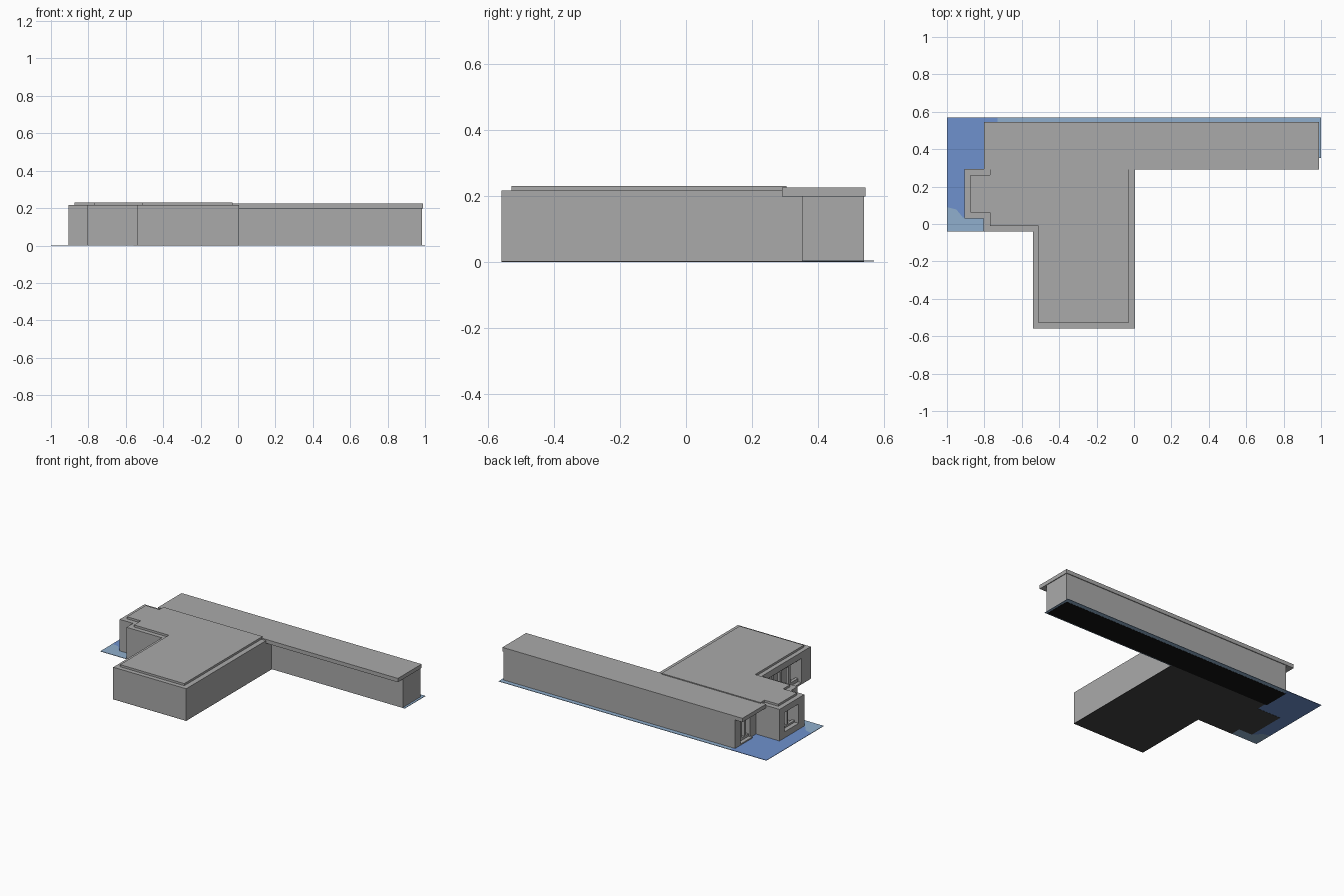
import bpy, bmesh

if "Cube" in bpy.data.objects:
    bpy.data.objects.remove(bpy.data.objects["Cube"])


def material(name, rgb):
    m = bpy.data.materials.new(name)
    m.diffuse_color = (*rgb, 1)
    m.use_nodes = True
    m.node_tree.nodes["Principled BSDF"].inputs["Base Color"].default_value = m.diffuse_color
    return m


GREY = material("wall grey", (0.4, 0.4, 0.4))
DARK_BLUE = material("deep blue", (0.156, 0.283, 0.61))
LIGHT_BLUE = material("pale blue", (0.28, 0.43, 0.61))
CHARCOAL = material("charcoal", (0.055, 0.055, 0.055))
BLACK = material("black", (0.006, 0.006, 0.006))


def prism(name, pts, z0, z1, mat):
    """Extrude a plan outline from z0 to z1."""
    bm = bmesh.new()
    face = bm.faces.new([bm.verts.new((x, y, z0)) for x, y in pts])
    top = bmesh.ops.extrude_face_region(bm, geom=[face])["geom"]
    bmesh.ops.translate(bm, vec=(0, 0, z1 - z0),
                        verts=[v for v in top if isinstance(v, bmesh.types.BMVert)])
    bmesh.ops.recalc_face_normals(bm, faces=bm.faces)
    me = bpy.data.meshes.new(name)
    bm.to_mesh(me)
    bm.free()
    me.materials.append(mat)
    ob = bpy.data.objects.new(name, me)
    bpy.context.collection.objects.link(ob)
    return ob


def box(name, x0, x1, y0, y1, z0, z1, mat=GREY):
    return prism(name, [(x0, y0), (x1, y0), (x1, y1), (x0, y1)], z0, z1, mat)


def cut(ob, *bounds):
    """Cut a box-shaped opening out of a part."""
    cutter = box("cutter", *bounds)
    mod = ob.modifiers.new("opening", "BOOLEAN")
    mod.operation, mod.solver, mod.object = "DIFFERENCE", "EXACT", cutter
    bpy.context.view_layer.update()
    me = bpy.data.meshes.new_from_object(
        ob.evaluated_get(bpy.context.evaluated_depsgraph_get()))
    ob.modifiers.clear()
    ob.data = me
    bpy.data.objects.remove(cutter)


def window_bars(name, x, y0, y1, z0, z1, count, w=0.012):
    """Mullions and rails of a window facing -x."""
    for i in range(count):
        y = y0 + (y1 - y0) * (i + 1) / (count + 1)
        box(f"{name}_mullion_{i}", x, x + 0.02, y - w / 2, y + w / 2, z0, z1)
    for i, z in enumerate((z0, z1 - w)):
        box(f"{name}_rail_{i}", x, x + 0.02, y0, y1, z, z + w)


# Main building with front wing and left bay
plan = [(-0.54, -0.56), (0.005, -0.56), (0.005, 0.36), (-0.73, 0.36), (-0.73, 0.295),
        (-0.905, 0.295), (-0.905, 0.03), (-0.805, 0.03), (-0.805, -0.04), (-0.54, -0.04)]
main = prism("main_building", plan, 0.002, 0.217, GREY)
cut(main, -1, -0.82, 0.09, 0.24, 0.045, 0.175)
cut(main, -0.6, -0.46, -0.46, -0.1, 0.012, 0.175)

# Raised roof panel inset from the parapet
roof = [(-0.51, -0.53), (-0.03, -0.53), (-0.03, 0.305), (-0.77, 0.305), (-0.77, 0.262),
        (-0.873, 0.262), (-0.873, 0.062), (-0.77, 0.062), (-0.77, -0.01), (-0.51, -0.01)]
prism("raised_roof", roof, 0.21, 0.231, GREY)

# Long rear wing and its overhanging roof slab
wing = box("rear_wing", -0.745, 0.985, 0.352, 0.54, 0.002, 0.2)
cut(wing, -0.8, -0.64, 0.34, 0.48, 0.012, 0.19)
box("rear_roof_slab", -0.803, 0.99, 0.292, 0.545, 0.199, 0.225)

# Windows on the left side
window_bars("bay_window", -0.875, 0.09, 0.24, 0.045, 0.175, 1)
window_bars("front_wing_window", -0.515, -0.46, -0.1, 0.012, 0.175, 3, 0.022)
window_bars("rear_wing_window", -0.72, 0.352, 0.48, 0.012, 0.19, 2, 0.016)

# Thin ground plates
dark = [(-1, 0.09), (-0.95, 0.078), (-0.915, 0.035), (-0.73, 0.035), (-0.73, 0.57), (-1, 0.57)]
prism("deep_blue_plate", dark, 0.001, 0.004, DARK_BLUE)
corner = [(-1, -0.04), (-0.56, -0.04), (-0.56, 0.035), (-0.915, 0.035), (-0.95, 0.078), (-1, 0.09)]
prism("pale_corner_plate", corner, 0.001, 0.004, LIGHT_BLUE)
box("pale_rear_plate", -0.73, 1, 0.352, 0.57, 0.001, 0.004, LIGHT_BLUE)

# Dark floors seen from below
prism("main_floor", plan, 0, 0.003, CHARCOAL)
box("rear_floor", -0.745, 0.985, 0.36, 0.54, 0, 0.003, BLACK)
